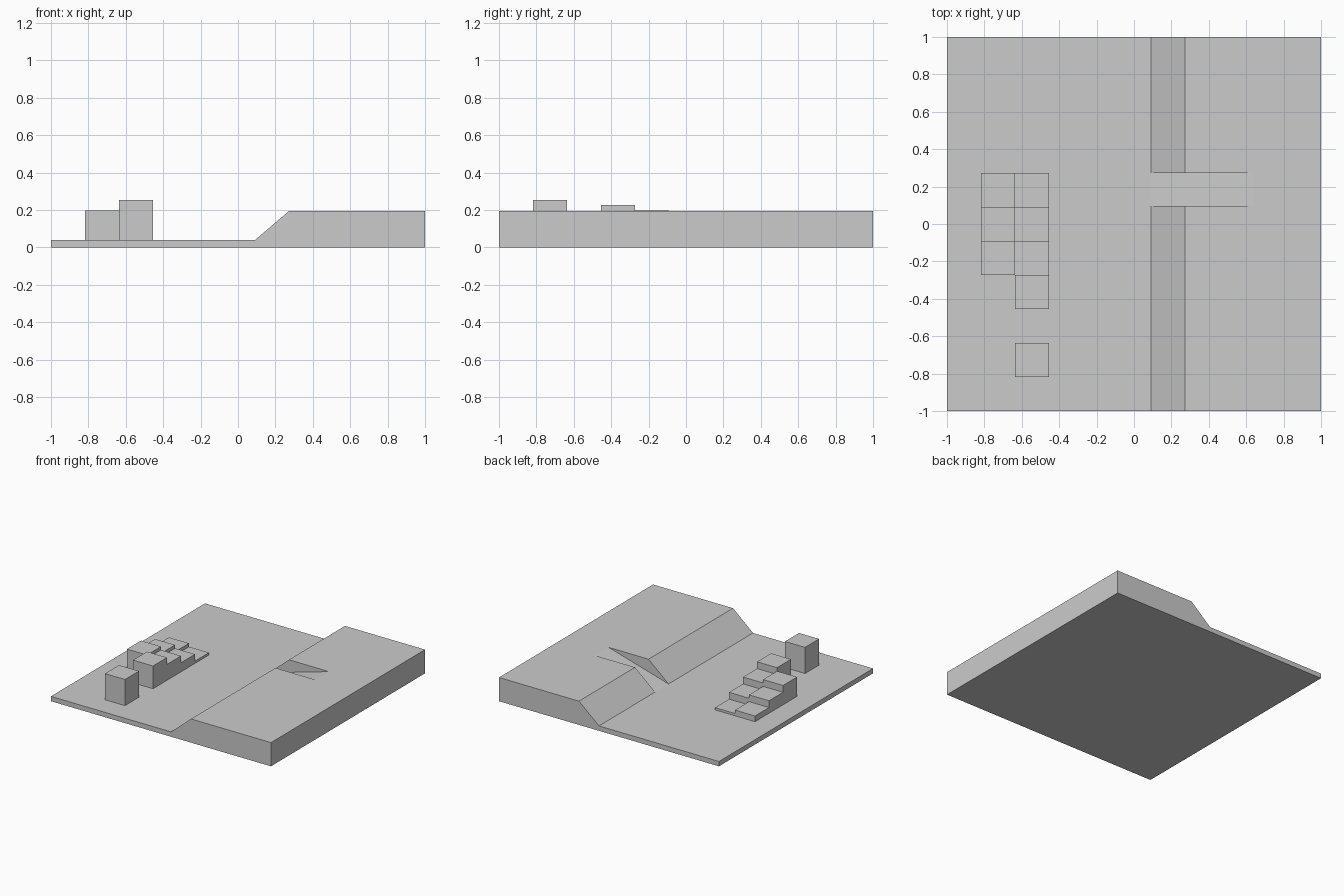
import bpy, bmesh

if "Cube" in bpy.data.objects:
    bpy.data.objects.remove(bpy.data.objects["Cube"])

U = 2 / 11          # grid cell
FLOOR, TOP = 0.04, 0.195

grey = bpy.data.materials.new("light_grey")
grey.diffuse_color = (0.6, 0.6, 0.6, 1)
grey.use_nodes = True
grey.node_tree.nodes["Principled BSDF"].inputs["Base Color"].default_value = grey.diffuse_color


def prism(name, profile, y0, y1):
    """Extrude an x-z profile from y0 to y1."""
    bm = bmesh.new()
    face = bm.faces.new([bm.verts.new((x, y0, z)) for x, z in profile])
    ext = bmesh.ops.extrude_face_region(bm, geom=[face])
    verts = [v for v in ext["geom"] if isinstance(v, bmesh.types.BMVert)]
    bmesh.ops.translate(bm, verts=verts, vec=(0, y1 - y0, 0))
    bmesh.ops.recalc_face_normals(bm, faces=bm.faces)
    mesh = bpy.data.meshes.new(name)
    bm.to_mesh(mesh)
    bm.free()
    mesh.materials.append(grey)
    obj = bpy.data.objects.new(name, mesh)
    bpy.context.collection.objects.link(obj)
    return obj


# Ground slab with a low plain, a bank and a raised plateau
x0, x1, x2 = U / 2, 1.5 * U, 3.5 * U
ground = prism("ground", [(-1, 0), (1, 0), (1, TOP), (x1, TOP), (x0, FLOOR), (-1, FLOOR)], -1, 1)

# Gentle ramp cut into the plateau
slope = (TOP - FLOOR) / (x2 - x0)
cutter = prism("ramp_cutter",
               [(x0, FLOOR), (x2 + 0.1, TOP + 0.1 * slope), (x2 + 0.1, 0.4), (-0.1, 0.4)],
               0.097, 0.272)
cutter.hide_render = True
cutter.hide_set(True)
cut = ground.modifiers.new("ramp_cut", 'BOOLEAN')
cut.operation = 'DIFFERENCE'
cut.solver = 'EXACT'
cut.object = cutter

# Stepping blocks, descending in a zigzag: (column, row) of each lower corner
cells = [(-3.5, -4.5), (-3.5, -2.5), (-4.5, -1.5), (-3.5, -1.5),
         (-4.5, -0.5), (-3.5, -0.5), (-4.5, 0.5), (-3.5, 0.5)]
for i, (cx, cy) in enumerate(cells):
    xa, xb, top = cx * U, (cx + 1) * U, 0.255 - 0.028 * i
    prism(f"step_block_{i + 1}", [(xa, FLOOR), (xb, FLOOR), (xb, top), (xa, top)],
          cy * U, (cy + 1) * U)
